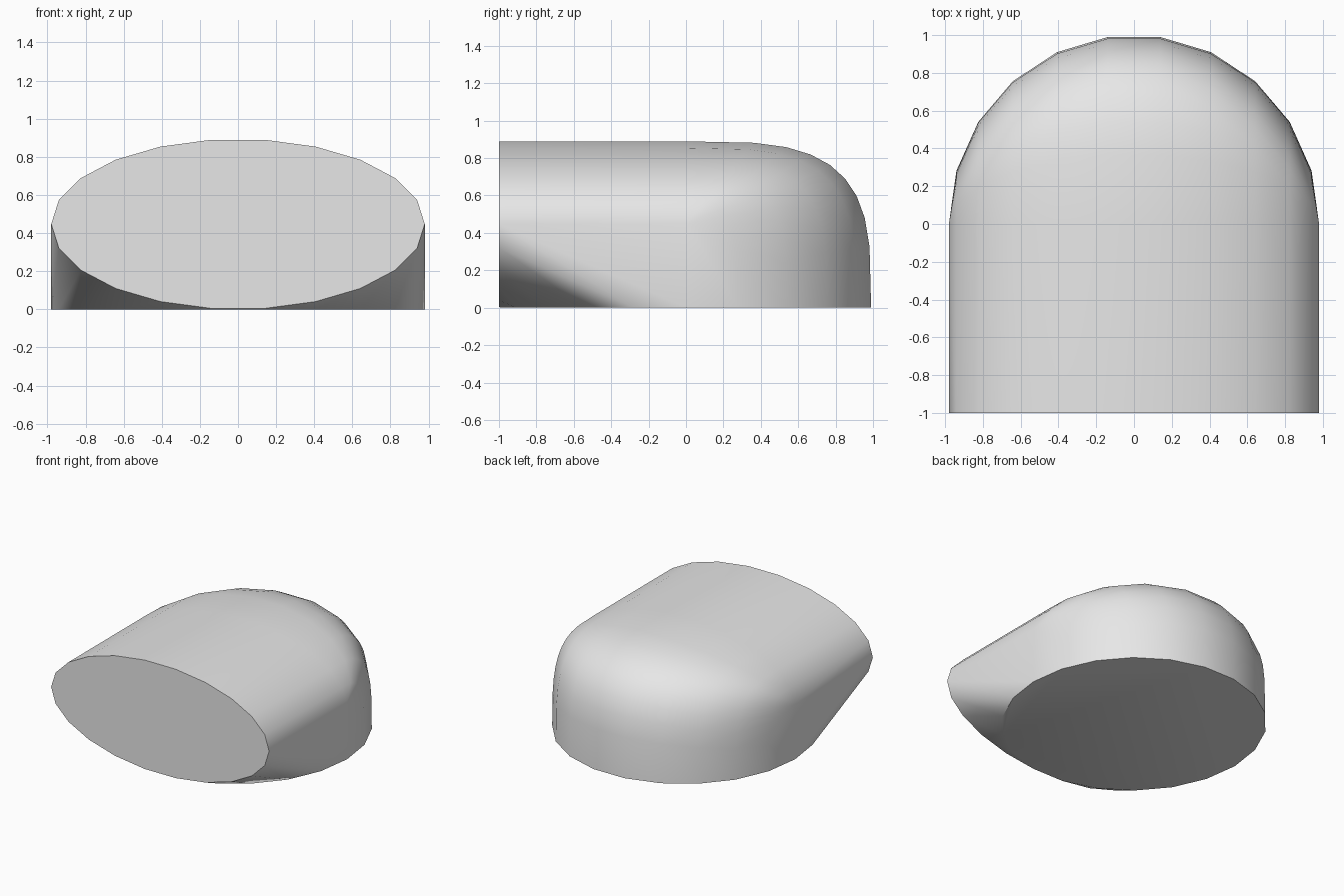
import bpy, bmesh
from math import sin, cos, pi, radians

cube = bpy.data.objects.get("Cube")
if cube:
    bpy.data.objects.remove(cube, do_unlink=True)

HALF_WIDTH, HALF_DEPTH, MID = 0.98, 1.0, 0.447
SIDES, STEPS, ROUNDNESS = 22, 9, 3.5

grey = bpy.data.materials.new("light_grey")
grey.use_nodes = True
grey.diffuse_color = (0.8, 0.8, 0.8, 1)
grey.node_tree.nodes["Principled BSDF"].inputs["Base Color"].default_value = (0.8, 0.8, 0.8, 1)

points = []
for i in range(SIDES):
    a = 2 * pi * i / SIDES
    x, s = HALF_WIDTH * cos(a), sin(a)
    # Upright oval at the front and flat oval at the base
    points.append((x, -HALF_DEPTH, MID + MID * s))
    points.append((x, HALF_DEPTH * s, 0))
    # Rounded shoulder running from the roof down to the back wall
    if s > -0.001:
        s = max(s, 0)
        for k in range(STEPS):
            t = pi / 2 * k / STEPS
            y = HALF_DEPTH * s * sin(t) ** (2 / ROUNDNESS)
            z = (MID + MID * s) * cos(t) ** (2 / ROUNDNESS)
            points.append((x, y, z))

# Wrap one closed skin around the outlines
bm = bmesh.new()
for p in points:
    bm.verts.new(p)
bmesh.ops.remove_doubles(bm, verts=bm.verts[:], dist=0.001)
bmesh.ops.convex_hull(bm, input=bm.verts[:])
loose = [v for v in bm.verts if not v.link_faces]
bmesh.ops.delete(bm, geom=loose, context='VERTS')
bmesh.ops.dissolve_limit(bm, angle_limit=radians(0.5), verts=bm.verts[:], edges=bm.edges[:])
bmesh.ops.recalc_face_normals(bm, faces=bm.faces[:])

mesh = bpy.data.meshes.new("rounded_elbow_body")
bm.to_mesh(mesh)
bm.free()
body = bpy.data.objects.new("rounded_elbow_body", mesh)
bpy.context.collection.objects.link(body)
mesh.materials.append(grey)

# Smooth skin with crisp rims around the two flat ends
bpy.ops.object.select_all(action='DESELECT')
body.select_set(True)
bpy.context.view_layer.objects.active = body
bpy.ops.object.shade_smooth_by_angle(angle=radians(35))
